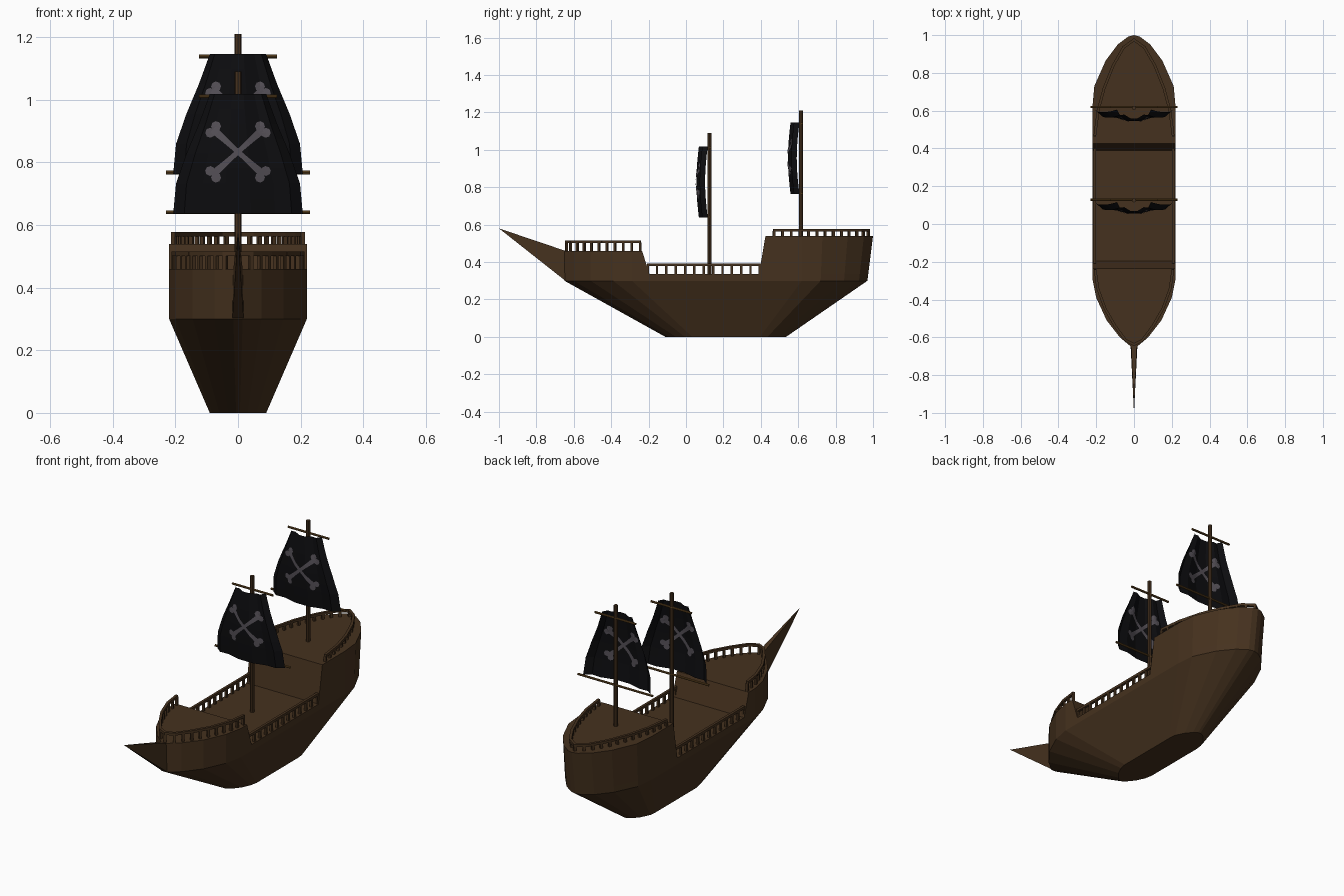
import bpy, bmesh, math
from mathutils import Vector, Matrix

if "Cube" in bpy.data.objects:
    bpy.data.objects.remove(bpy.data.objects["Cube"])


def material(name, rgb):
    m = bpy.data.materials.new(name)
    m.diffuse_color = (*rgb, 1)
    m.use_nodes = True
    m.node_tree.nodes["Principled BSDF"].inputs["Base Color"].default_value = m.diffuse_color
    return m


WOOD = material("dark_wood", (0.06, 0.031, 0.013))
YARD = material("yard_wood", (0.13, 0.065, 0.016))
CLOTH = material("black_cloth", (0.004, 0.004, 0.005))
BONE = material("grey_bone", (0.09, 0.08, 0.095))


def finish(name, bm, mat, fix=True):
    if fix:
        bmesh.ops.recalc_face_normals(bm, faces=bm.faces)
    me = bpy.data.meshes.new(name)
    bm.to_mesh(me)
    bm.free()
    me.materials.append(mat)
    ob = bpy.data.objects.new(name, me)
    bpy.context.collection.objects.link(ob)
    return ob


def loft(name, rings, mat):
    bm = bmesh.new()
    vs = [[bm.verts.new(p) for p in r] for r in rings]
    n = len(rings[0])
    for a, b in zip(vs, vs[1:]):
        for i in range(n):
            j = (i + 1) % n
            bm.faces.new((a[i], a[j], b[j], b[i]))
    bm.faces.new(vs[0][::-1])
    bm.faces.new(vs[-1])
    finish(name, bm, mat)


def mirrored(half):
    return half + [(-x, y) for x, y in reversed(half) if x > 0]


# Half plan of the hull at its widest level
BOW = [(.015, -.65), (.075, -.6), (.145, -.51), (.2, -.39), (.22, -.29)]
STERN = [(.22, .62), (.21, .72), (.15, .845), (.085, .925), (.03, .963), (0, .97)]


def ring(half, z):
    # The stern leans slightly backward above z = 0.3
    lean = .03 * (z - .3) / .24
    return [(x, y + lean * max(0, y - .6) / .37, z) for x, y in mirrored(half)]


# Hull, forecastle and sterncastle
plan = BOW + STERN
keel = [(x * .41, -.11 + (y + .65) * .398, 0) for x, y in mirrored(plan)]
loft("hull", [keel, ring(plan, .3), ring(plan, .335)], WOOD)
loft("forecastle", [ring(BOW + [(.22, -.195)], .335), ring(BOW + [(.22, -.235)], .46)], WOOD)
loft("sterncastle", [ring([(.22, .39)] + STERN, .335), ring([(.22, .425)] + STERN, .54)], WOOD)

# Pointed bow spike
bm = bmesh.new()
base = [bm.verts.new(p) for p in ((-.018, -.645, .3), (.018, -.645, .3),
                                  (.015, -.645, .46), (-.015, -.645, .46))]
tip = bm.verts.new((0, -1, .58))
bm.faces.new(base)
for i in range(4):
    bm.faces.new((base[i], base[(i + 1) % 4], tip))
finish("bow_spike", bm, WOOD)


# Railings: square posts under a beam that follows a path
def beam(bm, a, b, w, h):
    d = b - a
    m = (Matrix.Translation((a + b) / 2) @ Matrix.Rotation(math.atan2(d.y, d.x), 4, 'Z')
         @ Matrix.Diagonal((d.length + w * .5, w, h, 1)))
    bmesh.ops.create_cube(bm, size=1, matrix=m)


def railing(name, path, z0, z1, gap=.047):
    bm = bmesh.new()
    pts = [Vector((x, y, 0)) for x, y in path]
    up = Vector((0, 0, z1 - .007))
    total = sum((b - a).length for a, b in zip(pts, pts[1:]))
    count = round(total / gap)
    step, done, k = total / count, 0, 0
    for a, b in zip(pts, pts[1:]):
        length = (b - a).length
        beam(bm, a + up, b + up, .014, .014)
        while k <= count and k * step <= done + length + 1e-6:
            p = a.lerp(b, (k * step - done) / length)
            m = (Matrix.Translation((p.x, p.y, (z0 + z1) / 2 - .006))
                 @ Matrix.Rotation(math.atan2((b - a).y, (b - a).x), 4, 'Z')
                 @ Matrix.Diagonal((.013, .012, z1 - z0 - .01, 1)))
            bmesh.ops.create_cube(bm, size=1, matrix=m)
            k += 1
        done += length
    finish(name, bm, WOOD)


railing("stern_railing", mirrored([(.207, .47), (.19, .6), (.158, .72), (.11, .84),
                                   (.055, .935), (0, .975)]), .54, .578)
railing("bow_railing", mirrored([(.205, -.245), (.192, -.34), (.152, -.45), (.1, -.54),
                                 (.045, -.615), (0, -.638)]), .46, .515)
for side, s in (("left", -1), ("right", 1)):
    railing(side + "_railing", [(s * .208, -.205), (s * .208, .395)], .335, .392, .05)


def rod(name, a, b, r, mat):
    a, b = Vector(a), Vector(b)
    rot = (b - a).to_track_quat('Z', 'Y').to_matrix().to_4x4()
    bm = bmesh.new()
    bmesh.ops.create_cone(bm, cap_ends=True, segments=8, radius1=r, radius2=r,
                          depth=(b - a).length, matrix=Matrix.Translation((a + b) / 2) @ rot)
    finish(name, bm, mat)


def lerp_table(t, table):
    for (a, p), (b, q) in zip(table, table[1:]):
        if t <= b:
            return p + (q - p) * (t - a) / (b - a)
    return table[-1][1]


# Sail shape: half width by height, and forward belly by width
WIDTH = [(0, .207), (.25, .198), (.5, .165), (.75, .125), (1, .09)]
BELLY = [(0, .047), (.2, .047), (.57, .027), (.83, .029), (1, 0)]
HEIGHT = .382


def belly(u, v):
    return lerp_table(abs(u), BELLY) + .014 * math.sin(math.pi * v)


def sail(name, y0, z0):
    bm = bmesh.new()
    us = [-1, -.83, -.57, -.2, .2, .57, .83, 1]
    rows = []
    for j in range(9):
        v = j / 8
        w = lerp_table(v, WIDTH)
        rows.append([bm.verts.new((u * w, y0 - belly(u, v), z0 + v * HEIGHT)) for u in us])
    for a, b in zip(rows, rows[1:]):
        for i in range(len(us) - 1):
            bm.faces.new((a[i], a[i + 1], b[i + 1], b[i]))
    finish(name, bm, CLOTH, False)


# Crossed bones laid on both faces of the sail
def crossed_bones(name, y0, z0):
    bm = bmesh.new()
    cz = .197
    for off in (-.003, .003):
        for ang in (math.radians(42), math.radians(138)):
            def put(s, t):
                x = s * math.cos(ang) - t * math.sin(ang)
                z = cz + s * math.sin(ang) + t * math.cos(ang)
                v = z / HEIGHT
                y = y0 - belly(x / lerp_table(v, WIDTH), v) + off
                return bm.verts.new((x, y, z0 + z))

            def face(vs):
                bm.faces.new(vs if off < 0 else vs[::-1])
            n = 14
            lo, hi = [], []
            for i in range(n + 1):
                s = -.105 + .21 * i / n
                t = .008 + .005 * abs(s / .105) ** 2
                lo.append(put(s, -t))
                hi.append(put(s, t))
            for i in range(n):
                face([lo[i], lo[i + 1], hi[i + 1], hi[i]])
            for s in (-.107, .107):
                for t in (-.014, .014):
                    mid = put(s, t)
                    rim = [put(s + .016 * math.cos(k * math.pi / 4),
                               t + .016 * math.sin(k * math.pi / 4)) for k in range(8)]
                    for k in range(8):
                        face([mid, rim[k], rim[(k + 1) % 8]])
    finish(name, bm, BONE, False)


# Two masts, each with two yards and a sail
for label, y, foot, top, z0 in (("front", .125, .32, 1.09, .637), ("rear", .615, .52, 1.21, .764)):
    rod(label + "_mast", (0, y, foot), (0, y, top), .0105, WOOD)
    rod(label + "_lower_yard", (-.23, y + .004, z0 + .004), (.23, y + .004, z0 + .004), .006, YARD)
    rod(label + "_upper_yard", (-.125, y + .004, z0 + .375), (.125, y + .004, z0 + .375), .006, YARD)
    sail(label + "_sail", y - .009, z0)
    crossed_bones(label + "_sail_bones", y - .009, z0)
